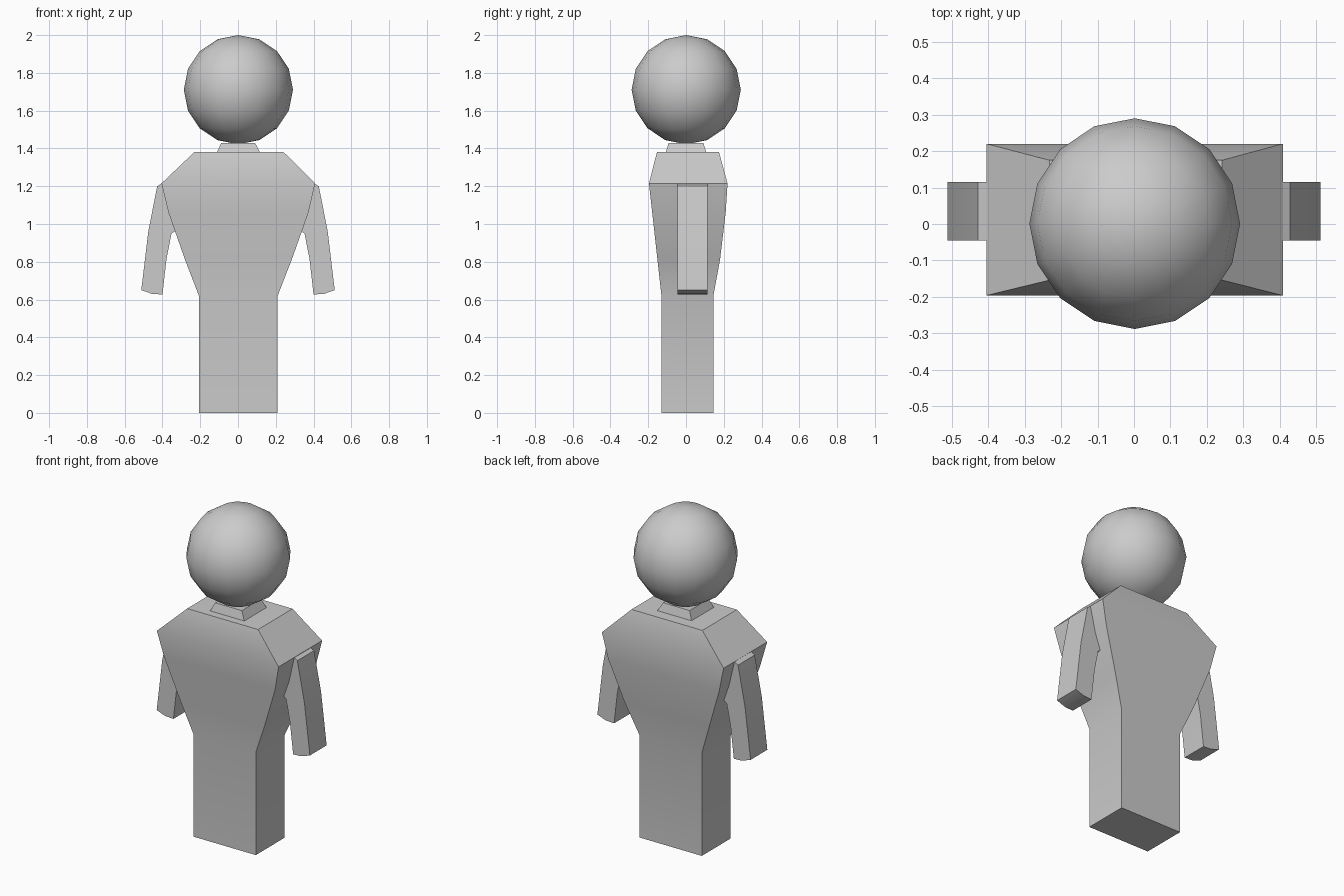
import bpy, bmesh

if "Cube" in bpy.data.objects:
    bpy.data.objects.remove(bpy.data.objects["Cube"])


def make_object(name, bm, smooth_angle=0.52):
    bmesh.ops.recalc_face_normals(bm, faces=bm.faces)
    mesh = bpy.data.meshes.new(name)
    bm.to_mesh(mesh)
    bm.free()
    obj = bpy.data.objects.new(name, mesh)
    bpy.context.collection.objects.link(obj)
    bpy.ops.object.select_all(action='DESELECT')
    obj.select_set(True)
    bpy.context.view_layer.objects.active = obj
    bpy.ops.object.shade_smooth_by_angle(angle=smooth_angle)
    return obj


def loft(name, rings):
    """Skin a stack of rectangles (z, x0, x1, y0, y1)."""
    bm = bmesh.new()
    loops = [[bm.verts.new((x, y, z)) for x, y in ((x0, y0), (x1, y0), (x1, y1), (x0, y1))]
             for z, x0, x1, y0, y1 in rings]
    for a, b in zip(loops, loops[1:]):
        for i in range(4):
            j = (i + 1) % 4
            bm.faces.new((a[i], a[j], b[j], b[i]))
    bm.faces.new(loops[0])
    bm.faces.new(loops[-1])
    return make_object(name, bm)


def arm(name, side):
    """Extrude the arm's front outline through its depth."""
    outline = [(0.33, 1.20), (0.405, 1.214), (0.428, 1.20), (0.475, 0.96), (0.512, 0.65),
               (0.455, 0.63), (0.40, 0.627), (0.378, 0.82), (0.352, 0.95), (0.32, 0.97)]
    bm = bmesh.new()
    face = bm.faces.new([bm.verts.new((side * x, -0.045, z)) for x, z in outline])
    out = bmesh.ops.extrude_face_region(bm, geom=[face], use_keep_orig=True)
    verts = [g for g in out['geom'] if isinstance(g, bmesh.types.BMVert)]
    bmesh.ops.translate(bm, verts=verts, vec=(0, 0.16, 0))
    return make_object(name, bm)


# Legs, flared torso and sloping shoulders
loft("body", [
    (0.00, -0.207, 0.21, -0.13, 0.145),
    (0.62, -0.207, 0.21, -0.13, 0.145),
    (0.81, -0.280, 0.284, -0.151, 0.180),
    (1.06, -0.368, 0.373, -0.179, 0.210),
    (1.215, -0.405, 0.408, -0.196, 0.22),
    (1.38, -0.232, 0.242, -0.154, 0.175),
])

# Neck
loft("neck", [
    (1.375, -0.114, 0.119, -0.108, 0.108),
    (1.43, -0.088, 0.09, -0.092, 0.092),
])

# Arms
for side, label in ((-1, "left"), (1, "right")):
    arm(f"{label}_arm", side)

# Head
bpy.ops.mesh.primitive_uv_sphere_add(segments=16, ring_count=8, radius=0.289,
                                     location=(0.002, 0.001, 1.711))
bpy.context.object.name = "head"
bpy.ops.object.shade_smooth()
